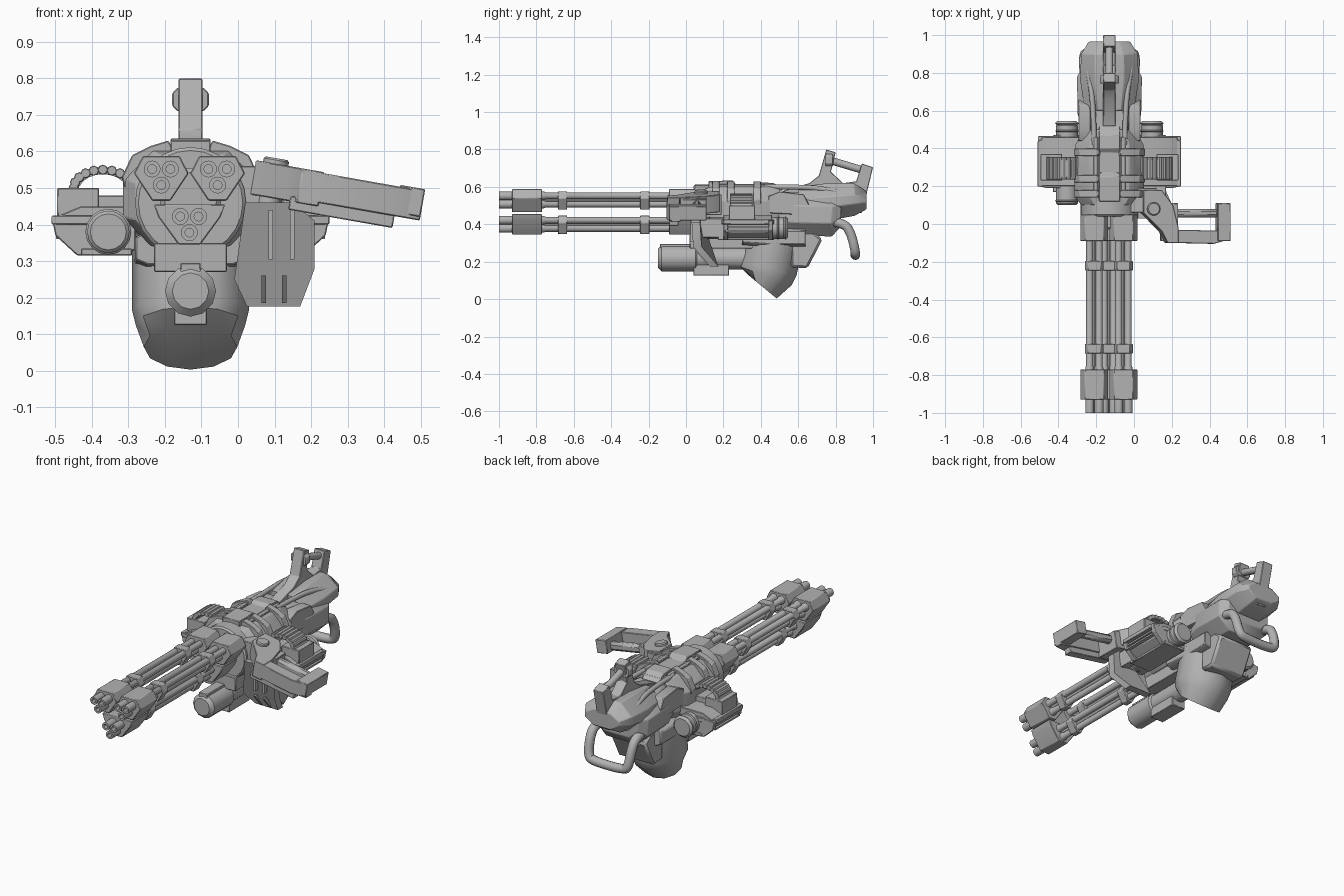
import bpy, bmesh
from math import radians, pi, cos, sin
from mathutils import Vector, Matrix

if "Cube" in bpy.data.objects:
    bpy.data.objects.remove(bpy.data.objects["Cube"], do_unlink=True)

CX = -0.13  # symmetry line of the gun body
GREY = (0.45, 0.45, 0.45, 1)
metal = bpy.data.materials.new("plain_grey_metal")
metal.use_nodes = True
metal.diffuse_color = GREY
metal.node_tree.nodes["Principled BSDF"].inputs["Base Color"].default_value = GREY


def finish(name, bm, bevel=0.0):
    bmesh.ops.recalc_face_normals(bm, faces=bm.faces)
    me = bpy.data.meshes.new(name)
    bm.to_mesh(me)
    bm.free()
    me.materials.append(metal)
    me.shade_smooth()
    me.set_sharp_from_angle(angle=radians(32))
    ob = bpy.data.objects.new(name, me)
    bpy.context.collection.objects.link(ob)
    if bevel:
        mod = ob.modifiers.new("chamfer", "BEVEL")
        mod.width, mod.segments = bevel, 1
    return ob


def box(name, x, y, z, bevel=0.003):
    """Box from (low, high) pairs."""
    bm = bmesh.new()
    bmesh.ops.create_cube(bm, size=1)
    for v in bm.verts:
        v.co = [(a + b) / 2 + c * abs(b - a) for c, (a, b) in zip(v.co, (x, y, z))]
    return finish(name, bm, bevel)


def prism(name, pts, axis, a, b, bevel=0.003):
    """Outline pulled along an axis; pts hold the other two coordinates."""
    bm = bmesh.new()
    place = {"x": lambda p: (a, *p), "y": lambda p: (p[0], a, p[1]), "z": lambda p: (*p, a)}[axis]
    face = bm.faces.new([bm.verts.new(place(p)) for p in pts])
    out = bmesh.ops.extrude_face_region(bm, geom=[face])["geom"]
    step = Vector([(b - a) * (axis == k) for k in "xyz"])
    bmesh.ops.translate(bm, vec=step, verts=[g for g in out if isinstance(g, bmesh.types.BMVert)])
    return finish(name, bm, bevel)


def lathe(name, profile, start, direction, n=16):
    """Turn (radius, distance) pairs around a direction."""
    bm = bmesh.new()
    vs = [bm.verts.new((r, 0, t)) for r, t in profile]
    es = [bm.edges.new(p) for p in zip(vs, vs[1:])]
    bmesh.ops.spin(bm, geom=vs + es, axis=(0, 0, 1), cent=(0, 0, 0), angle=2 * pi, steps=n)
    bmesh.ops.remove_doubles(bm, verts=bm.verts, dist=1e-5)
    turn = Vector(direction).to_track_quat("Z", "Y").to_matrix().to_4x4()
    bm.transform(Matrix.Translation(start) @ turn)
    return finish(name, bm)


def rod(name, p, q, r, n=16, c=0.15):
    d = Vector(q) - Vector(p)
    h, e = d.length, r * c
    return lathe(name, [(0, 0), (r - e, 0), (r, e), (r, h - e), (r - e, h), (0, h)], p, d, n)


def skin(name, rings, bevel=0.0):
    """Closed hull through rings of points."""
    bm = bmesh.new()
    rings = [[bm.verts.new(p) for p in ring] for ring in rings]
    n = len(rings[0])
    for a, b in zip(rings, rings[1:]):
        for i in range(n):
            j = (i + 1) % n
            bm.faces.new((a[i], a[j], b[j], b[i]))
    bm.faces.new(rings[0])
    bm.faces.new(rings[-1])
    return finish(name, bm, bevel)


def loft(name, stations, cut=0.3):
    """Octagonal hull through (y, half width, bottom, top) stations."""
    rings = []
    for y, w, lo, hi in stations:
        c = cut * (hi - lo)
        k = w * (1 - 1.4 * cut)
        half = [(k, lo), (w, lo + c), (w, hi - c), (k, hi)]
        rings.append([(CX + x, y, z) for x, z in half + [(-x, z) for x, z in reversed(half)]])
    return skin(name, rings, 0.004)


def pipe(name, pts, r):
    cu = bpy.data.curves.new(name, "CURVE")
    cu.dimensions, cu.bevel_depth, cu.bevel_resolution = "3D", r, 3
    cu.resolution_u, cu.use_fill_caps = 6, True
    sp = cu.splines.new("NURBS")
    sp.points.add(len(pts) - 1)
    for p, co in zip(sp.points, pts):
        p.co = (*co, 1)
    sp.use_endpoint_u, sp.order_u = True, 3
    cu.materials.append(metal)
    ob = bpy.data.objects.new(name, cu)
    bpy.context.collection.objects.link(ob)


# Three barrel clusters
upper = [(.05, .058), (.075, .01), (.025, -.065)]
lower = [(.098, .055), (.085, .02), (.03, -.055)]
for tag, cx, cz, half in (("right", -.21, .53, upper), ("left", -.056, .53, upper), ("lower", -.133, .4, lower)):
    outline = half + [(-x, z) for x, z in reversed(half)]
    for i, (dx, dz) in enumerate(((-.025, .022), (.025, .022), (0, -.022))):
        lathe(f"{tag}_barrel_{i}", [(0, .06), (.012, .06), (.012, 0), (.023, 0), (.023, .24), (.018, .25),
              (.018, 1.05), (0, 1.05)], (cx + dx, -1, cz + dz), (0, 1, 0))
    prism(f"{tag}_muzzle_housing", [(cx + x, cz + z) for x, z in outline], "y", -.93, -.77)
    rod(f"{tag}_core_rod", (cx, -.8, cz + .005), (cx, 0, cz + .005), .016, 8)
    for y in (-.66, -.22):
        prism(f"{tag}_barrel_band", [(cx + x * .68, cz + z * .8) for x, z in upper + [(-x, z) for x, z in upper[::-1]]],
              "y", y - .025, y + .025)
    prism(f"{tag}_barrel_root", [(cx + x, cz + z) for x, z in outline], "y", -.09, .05)

# Main receiver
rod("front_collar", (CX, .04, .46), (CX, .15, .46), .152, 24, .06)
rod("hub_spindle", (CX, -.03, .47), (CX, .1, .47), .085, 16)
loft("receiver", [(.1, .15, .34, .59), (.15, .185, .34, .605), (.42, .18, .34, .605), (.5, .135, .35, .6)])
loft("rear_shell", [(.46, .12, .35, .58), (.58, .168, .34, .57), (.78, .172, .335, .565), (.83, .14, .39, .55)])
loft("rear_hull", [(.6, .13, .42, .6), (.76, .155, .42, .62), (.9, .15, .445, .62), (.965, .11, .48, .575)], .36)
prism("top_ridge", [(.12, .58), (.12, .63), (.25, .635), (.27, .61), (.38, .61), (.4, .625), (.47, .62),
                    (.52, .58)], "x", CX - .055, CX + .055)
for s, side in ((1, "left"), (-1, "right")):
    X = lambda d: CX + s * d
    xs = lambda a, b: sorted((X(a), X(b)))
    # Receiver ribs and panels
    for y in (.14, .22, .36):
        prism(f"{side}_rib", [(X(.04), .59), (X(.06), .63), (X(.11), .615), (X(.16), .59), (X(.188), .53), (X(.18), .5)],
              "y", y, y + .04)
    box(f"{side}_top_rail", xs(.06, .085), (.14, .46), (.58, .615))
    prism(f"{side}_cheek_panel", [(.44, .46), (.44, .55), (.5, .575), (.63, .56), (.66, .5), (.62, .45)],
          "x", X(.1), X(.165))
    # Side pod with louvres
    prism(f"{side}_pod", [(X(.15), .45), (X(.3), .45), (X(.36), .425), (X(.345), .355), (X(.28), .315),
          (X(.15), .33)], "y", .2, .46)
    prism(f"{side}_pod_lip", [(X(.38), .2), (X(.38), .44), (X(.29), .47), (X(.2), .47), (X(.2), .19),
          (X(.33), .19)], "z", .4, .425)
    box(f"{side}_pod_floor", xs(.16, .3), (.17, .47), (.315, .335))
    for z in (.36, .38):
        box(f"{side}_pod_louvre", xs(.3, .368), (.21, .44), (z, z + .01), 0)
    for y in (.2, .44):
        prism(f"{side}_pod_end", [(X(.2), .42), (X(.38), .42), (X(.37), .37), (X(.31), .315), (X(.2), .32)],
              "y", y, y + .025)
    rod(f"{side}_pod_cylinder", (X(.225), .1, .38), (X(.225), .53, .38), .058, 16)
    for y in (.11, .48, .52):
        rod(f"{side}_cylinder_cap", (X(.225), y, .38), (X(.225), y + .025, .38), .063, 16, .2)
    # Upper feed box and wide linked belt
    box(f"{side}_feed_box", xs(.25, .365), (.23, .37), (.41, .5))
    box(f"{side}_feed_bridge", xs(.16, .28), (.25, .35), (.42, .48))
    arc = [(.24 - .08 * cos(a), .5 + .05 * sin(a)) for a in (radians(180 - i * 18) for i in range(11))]
    prism(f"{side}_belt", [(X(d), z + .008) for d, z in arc] + [(X(.24 + (d - .24) * .85), z - .012) for d, z in arc[::-1]],
          "y", .25, .34, 0)
    for d, z in arc[:-1]:
        rod(f"{side}_belt_link", (X(d), .235, z), (X(d), .355, z), .014, 8)
    # Rear stay pipes on the shell
    pipe(f"{side}_shell_pipe", [(X(.08), .42, .6), (X(.085), .6, .6), (X(.1), .75, .59), (X(.12), .85, .56)], .014)

# Rear carrying bracket
prism("rear_bracket", [(.5, .55), (.52, .58), (.66, .62), (.71, .66), (.75, .8), (.8, .785), (.775, .68), (.84, .62),
      (.91, .63), (.94, .725), (1, .705), (.965, .56), (.94, .46), (.8, .46)], "x", CX - .033, CX + .033)
rod("carry_bar", (CX, .76, .745), (CX, .96, .685), .02, 12)
prism("front_post_cap", [(CX - .05, .725), (CX - .05, .76), (CX - .035, .775), (CX + .035, .775), (CX + .05, .76),
      (CX + .05, .725), (CX + .035, .71), (CX - .035, .71)], "y", .745, .785)

# Rear loop handle
pipe("loop_handle", [(CX + s * x, y, z) for s, x, y, z in (
    (1, .13, .74, .42), (1, .135, .84, .41), (1, .135, .88, .36), (1, .13, .905, .26), (1, .1, .905, .235),
    (-1, .1, .905, .235), (-1, .13, .905, .26), (-1, .135, .88, .36), (-1, .135, .84, .41), (-1, .13, .74, .42))], .026)

# Underslung tank with a slanted foot: (y, z, half width, y reach, z drop) rings
skin("tank", [[(CX + w * sin(a), y + ry * cos(a), z - dz * cos(a)) for a in (i * pi / 6 for i in range(12))]
              for y, z, w, ry, dz in ((.41, .065, .128, .075, .062), (.425, .125, .15, .14, .05),
                                      (.44, .165, .16, .152, .035), (.485, .34, .16, .15, 0))])
prism("tank_latch", [(.56, .17), (.65, .165), (.73, .32), (.68, .36), (.56, .36)], "x", CX - .115, CX + .115, .012)
loft("tank_mount", [(.3, .15, .29, .38), (.45, .155, .28, .38), (.64, .155, .28, .38)], .15)

# Lower launcher tube
lathe("launcher_tube", [(0, 0), (.05, 0), (.07, .02), (.07, .2), (.06, .21), (.06, .5), (0, .5)],
      (CX, -.15, .218), (0, 1, 0), 12)
box("launcher_spine", (CX - .028, CX + .028), (-.14, .25), (.25, .295))
box("launcher_cradle", (CX - .1, CX + .1), (.02, .42), (.27, .35))
box("launcher_foot", (CX - .045, CX + .045), (.04, .23), (.125, .19))

# Bent shield plate on the left side
shield = prism("shield_plate", [(.02, .46), (.15, .46), (.21, .41), (.21, .28), (.17, .175), (.025, .175), (-.01, .25)],
               "y", .03, .075, 0)
for v in shield.data.vertices:
    v.co.y += max(0, .29 - v.co.z) * .85
for x in (.09, .148):
    box("shield_slot_bar", (x - .006, x + .006), (.024, .05), (.305, .44), 0)
for x in (.07, .127):
    bar = box("shield_low_bar", (x - .006, x + .006), (.024, .05), (.185, .26), 0)
    for v in bar.data.vertices:
        v.co.y += (.29 - v.co.z) * .85
box("shield_bracket", (.02, .17), (.07, .22), (.33, .43))

# Side grip arm, built level and then tilted
tilt = Matrix.Translation((.08, 0, .52)) @ Matrix.Rotation(radians(10), 4, "Y") @ Matrix.Translation((-.08, 0, -.52))
arm = [
    prism("arm_root", [(.04, .18), (.04, .06), (.14, -.04), (.17, -.1), (.23, -.1), (.23, -.02), (.2, .1), (.14, .18)],
          "z", .475, .57),
    prism("arm_guard", [(.15, -.06), (.2, -.1), (.42, -.105), (.51, -.08), (.51, -.03), (.44, -.035), (.2, -.03)],
          "z", .485, .567),
    box("arm_end", (.44, .51), (-.09, .11), (.495, .572)),
    box("arm_inner_block", (.16, .23), (-.05, .11), (.455, .56)),
    box("arm_grip", (.2, .45), (.035, .08), (.5, .55), .014),
    box("arm_lower_rail", (.15, .44), (-.09, -.04), (.452, .49)),
    rod("arm_pivot", (.095, .08, .45), (.095, .08, .585), .035, 14),
]
for part in arm:
    part.data.transform(tilt)
box("arm_mount", (-.02, .12), (.06, .19), (.45, .56))
